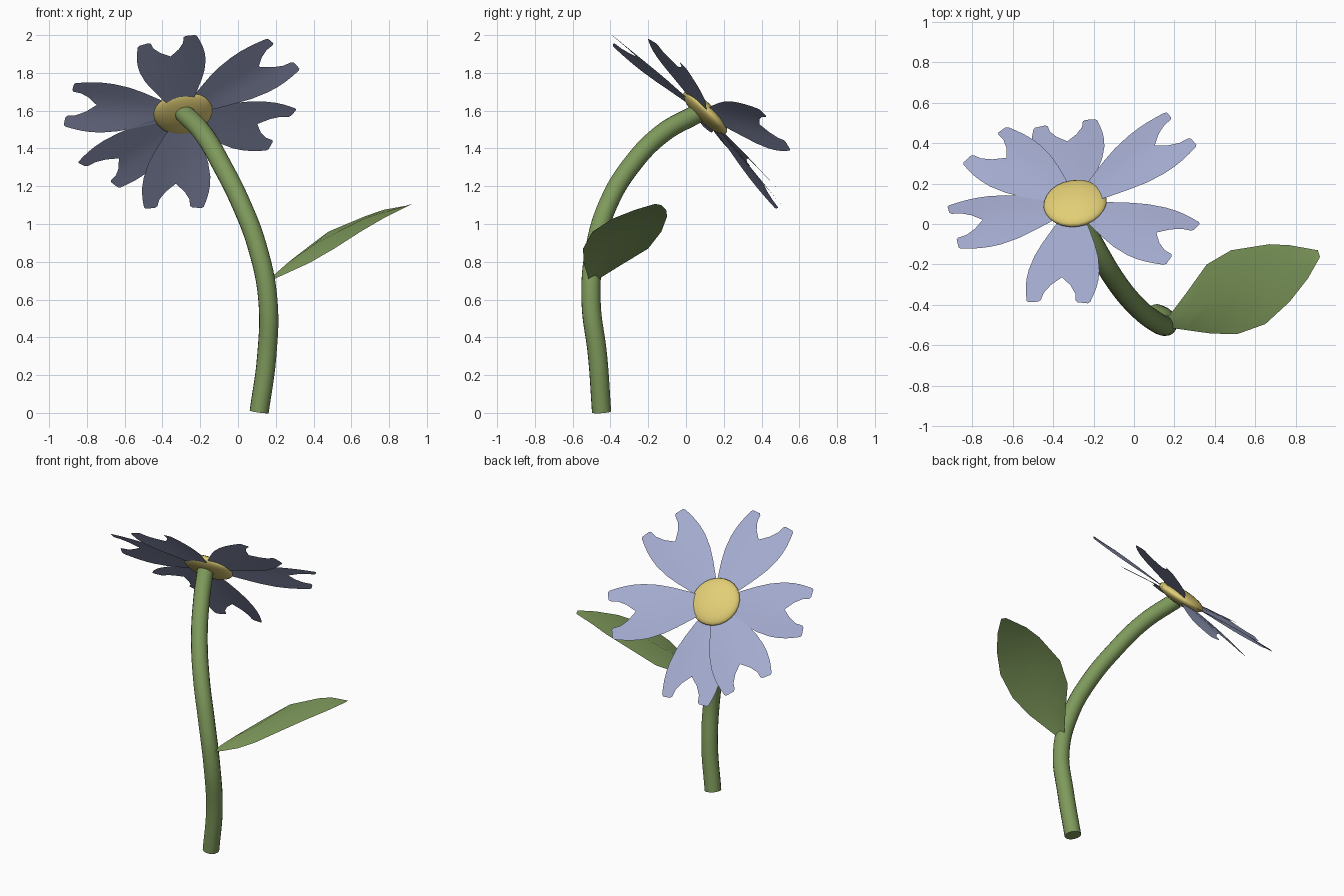
import bpy, bmesh, math
from mathutils import Vector

if "Cube" in bpy.data.objects:
    bpy.data.objects.remove(bpy.data.objects["Cube"])


def material(name, rgb):
    m = bpy.data.materials.new(name)
    m.diffuse_color = (*rgb, 1)
    m.use_nodes = True
    m.node_tree.nodes["Principled BSDF"].inputs["Base Color"].default_value = m.diffuse_color
    return m


green = material("leaf green", (0.21, 0.32, 0.105))
blue = material("petal blue", (0.365, 0.40, 0.61))
yellow = material("centre yellow", (0.76, 0.62, 0.18))


def finish(ob, mat, angle=40):
    ob.data.materials.clear()
    ob.data.materials.append(mat)
    bpy.ops.object.select_all(action='DESELECT')
    ob.select_set(True)
    bpy.context.view_layer.objects.active = ob
    bpy.ops.object.shade_smooth_by_angle(angle=math.radians(angle))


def sheet(name, grids, mat, facing):
    """Join grids of points (rows of equal length) into one surface."""
    bm = bmesh.new()
    for rows in grids:
        vs = [[bm.verts.new(p) for p in row] for row in rows]
        for a, b in zip(vs, vs[1:]):
            for i in range(len(a) - 1):
                bm.faces.new((a[i], a[i + 1], b[i + 1], b[i]))
    bmesh.ops.remove_doubles(bm, verts=bm.verts, dist=0.0005)
    bm.normal_update()
    for f in bm.faces:
        if f.normal.dot(facing) < 0:
            f.normal_flip()
    me = bpy.data.meshes.new(name)
    bm.to_mesh(me)
    bm.free()
    ob = bpy.data.objects.new(name, me)
    bpy.context.collection.objects.link(ob)
    finish(ob, mat)


# Stem: round tube along a smooth path
path = [(0.112, -0.447, 0.005), (0.152, -0.468, 0.3), (0.158, -0.503, 0.6),
        (0.102, -0.48, 0.88), (0.015, -0.41, 1.11), (-0.085, -0.29, 1.31),
        (-0.185, -0.125, 1.48), (-0.285, 0.06, 1.585)]
cu = bpy.data.curves.new("stem", 'CURVE')
cu.dimensions = '3D'
cu.bevel_depth = 0.051
cu.bevel_resolution = 6
cu.use_fill_caps = True
cu.resolution_u = 6
sp = cu.splines.new('BEZIER')
sp.bezier_points.add(len(path) - 1)
for bp, p in zip(sp.bezier_points, path):
    bp.co = p
    bp.handle_left_type = bp.handle_right_type = 'AUTO'
stem = bpy.data.objects.new("stem", cu)
bpy.context.collection.objects.link(stem)
stem.select_set(True)
bpy.context.view_layer.objects.active = stem
bpy.ops.object.convert(target='MESH')
finish(bpy.context.object, green)

# Leaf: front edge, midrib, back edge at each station
leaf = [
    [(0.15, -0.51, 0.69), (0.15, -0.50, 0.695), (0.15, -0.485, 0.695)],
    [(0.26, -0.525, 0.74), (0.27, -0.44, 0.80), (0.26, -0.34, 0.785)],
    [(0.38, -0.542, 0.795), (0.40, -0.38, 0.89), (0.36, -0.20, 0.87)],
    [(0.51, -0.545, 0.87), (0.53, -0.32, 0.96), (0.48, -0.13, 0.96)],
    [(0.65, -0.495, 0.96), (0.66, -0.27, 1.025), (0.67, -0.10, 1.04)],
    [(0.77, -0.385, 1.03), (0.78, -0.21, 1.065), (0.77, -0.105, 1.075)],
    [(0.86, -0.27, 1.075), (0.87, -0.19, 1.09), (0.91, -0.13, 1.10)],
    [(0.918, -0.168, 1.105), (0.919, -0.165, 1.106), (0.92, -0.16, 1.106)],
]
sheet("leaf", [leaf], green, Vector((0, 0, 1)))

# Petals: notched outline, slightly arched, aimed by their two tip corners
centre = Vector((-0.29, 0.092, 1.58))
normal = Vector((-0.10, 0.70, 0.71)).normalized()
tips = [((-0.53, -0.385, 1.94), (-0.22, -0.39, 2.00)),
        ((0.17, -0.195, 1.98), (0.31, 0.00, 1.82)),
        ((0.305, 0.395, 1.60), (0.16, 0.545, 1.40)),
        ((-0.20, 0.52, 1.08), (-0.48, 0.47, 1.09)),
        ((-0.655, 0.48, 1.19), (-0.82, 0.30, 1.33)),
        ((-0.92, 0.08, 1.53), (-0.865, -0.11, 1.735))]
# distance from centre, inner and outer half width
outline = [(0.07, 0, 0.05), (0.15, 0, 0.09), (0.25, 0, 0.132), (0.33, 0, 0.16),
           (0.42, 0, 0.178), (0.48, 0, 0.181), (0.53, 0.05, 0.178),
           (0.58, 0.08, 0.170), (0.625, 0.088, 0.160), (0.635, 0.10, 0.15)]
for k, (p, q) in enumerate(tips):
    p, q = Vector(p), Vector(q)
    axis = (p + q) / 2 - centre
    scale = axis.length / 0.632
    axis.normalize()
    side = q - p
    side = (side - axis * side.dot(axis)).normalized()
    up = axis.cross(side)
    if up.dot(normal) < 0:
        up = -up
    halves = []
    for sgn in (-1, 1):
        rows = []
        for r, w0, w1 in outline:
            row = []
            for t in (0, 0.5, 1):
                w = w0 + (w1 - w0) * t
                arch = 0.014 * (1 - (w / 0.15) ** 1.3) * min(1, r / 0.35)
                row.append(centre + axis * r * scale + side * (sgn * w) + up * arch)
            rows.append(row)
        halves.append(rows)
    sheet(f"petal_{k + 1}", halves, blue, up)

# Flower centre: flattened ball
bpy.ops.mesh.primitive_uv_sphere_add(segments=24, ring_count=12, radius=1,
                                     location=centre + normal * 0.014)
disc = bpy.context.object
disc.name = "flower_centre"
disc.scale = (0.157, 0.157, 0.047)
disc.rotation_euler = normal.to_track_quat('Z', 'Y').to_euler()
finish(disc, yellow)
